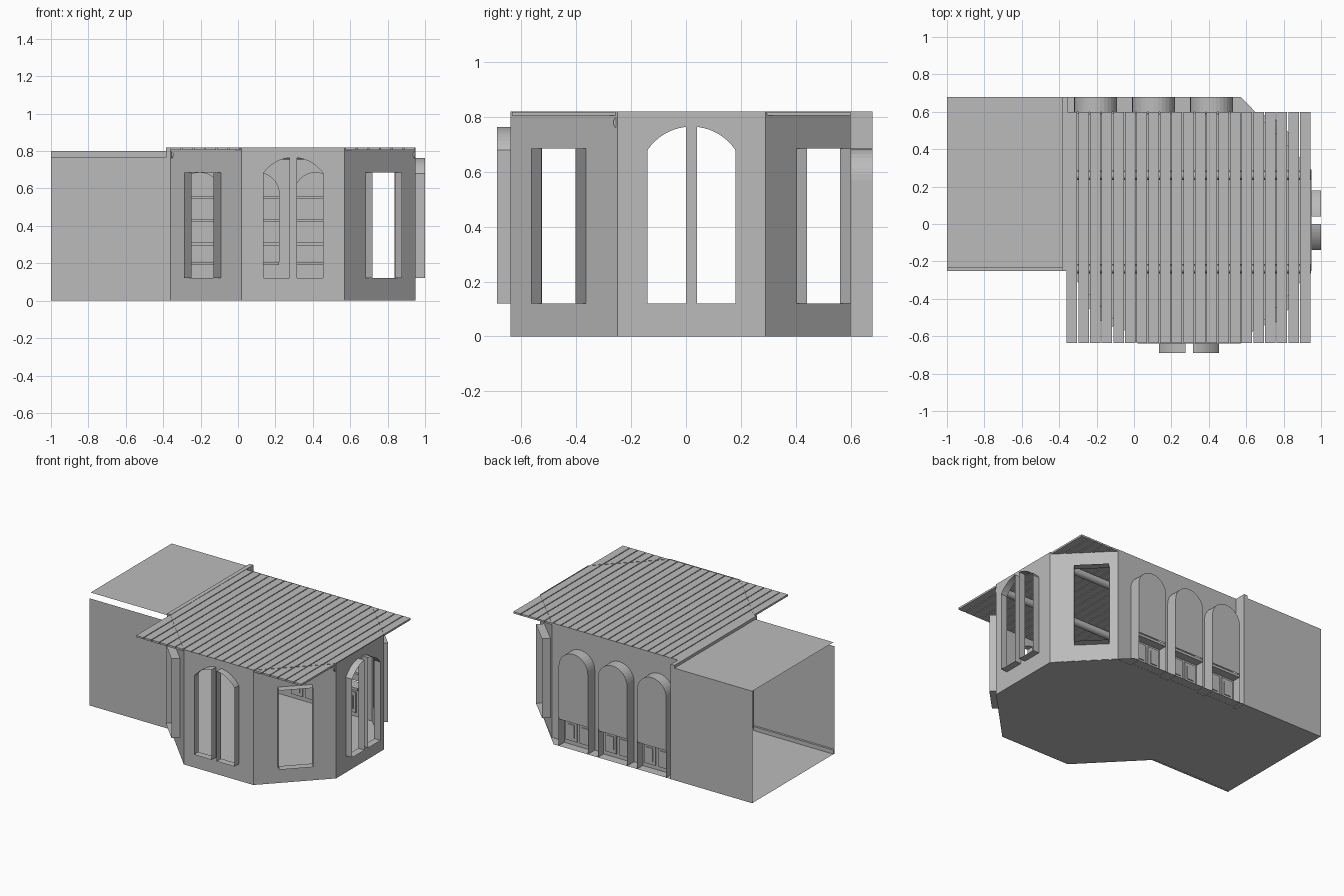
import bpy, bmesh, math
from mathutils import Vector

cube = bpy.data.objects.get("Cube")
if cube:
    bpy.data.objects.remove(cube)

grey = bpy.data.materials.new("plaster_grey")
grey.use_nodes = True
COLOR = (0.5, 0.5, 0.5, 1)
grey.diffuse_color = COLOR
grey.node_tree.nodes["Principled BSDF"].inputs["Base Color"].default_value = COLOR

H = 0.82            # wall height
SILL, SPRING = 0.12, 0.68


def finish(bm, name):
    mesh = bpy.data.meshes.new(name)
    bm.to_mesh(mesh)
    bm.free()
    mesh.materials.append(grey)
    obj = bpy.data.objects.new(name, mesh)
    bpy.context.collection.objects.link(obj)
    return obj


def box(name, x, y, z):
    bm = bmesh.new()
    bmesh.ops.create_cube(bm, size=1)
    for v in bm.verts:
        v.co = [r[0] + (c + 0.5) * (r[1] - r[0]) for c, r in zip(v.co, (x, y, z))]
    return finish(bm, name)


def sheet(name, points):
    bm = bmesh.new()
    bm.faces.new([bm.verts.new(p) for p in points])
    return finish(bm, name)


def wall(name, p, q, outline=None, holes=(), depth=0.05):
    """Flat wall from p to q with holes whose linings stand out on the outside."""
    p, q = Vector((*p, 0)), Vector((*q, 0))
    along = (q - p).normalized()
    out = Vector((along.y, -along.x, 0))
    length = (q - p).length
    outline = outline or [(0, 0), (length, 0), (length, H), (0, H)]
    bm = bmesh.new()
    edges, linings = [], []
    for loop in [outline, *holes]:
        vs = [bm.verts.new(p + along * u + Vector((0, 0, z))) for u, z in loop]
        ring = [bm.edges.new((a, b)) for a, b in zip(vs, vs[1:] + vs[:1])]
        edges += ring
        if loop is not outline:
            linings.append([v.co.copy() for v in vs])
    bmesh.ops.triangle_fill(bm, use_beauty=True, edges=edges, normal=out)
    for f in bm.faces:
        f.normal_update()
        if f.normal.dot(out) < 0:
            f.normal_flip()
    bmesh.ops.dissolve_limit(bm, angle_limit=0.01, verts=bm.verts, edges=bm.edges)
    for ring in linings:
        inner = [bm.verts.new(c) for c in ring]
        outer = [bm.verts.new(c + out * depth) for c in ring]
        for i in range(len(ring)):
            j = (i + 1) % len(ring)
            bm.faces.new((inner[j], inner[i], outer[i], outer[j]))
    return finish(bm, name)


def arched_pair(mid):
    """Two window lights under one shared segmental arch."""
    half, rise, post = 0.16, 0.085, 0.02
    r = (half ** 2 + rise ** 2) / (2 * rise)
    light = [(-post, SILL), (-half, SILL)]
    for i in range(11):
        u = -half + (half - post) * i / 10
        light.append((u, SPRING + rise - r + math.sqrt(r * r - u * u)))
    return [[(mid + s * u, z) for u, z in light] for s in (1, -1)]


def round_arch(mid, bottom, radius=0.115, spring=0.57, steps=16):
    arc = [(mid - radius * math.cos(math.pi * i / steps),
            spring + radius * math.sin(math.pi * i / steps)) for i in range(steps + 1)]
    return [(mid - radius, bottom), *arc, (mid + radius, bottom)]


# Bay walls, counter-clockwise in plan
corners = [(-0.36, -0.25), (0.02, -0.64), (0.57, -0.64), (0.95, -0.25),
           (0.95, 0.29), (0.64, 0.6), (-0.37, 0.6)]
m, w = 0.272, 0.113
rect = [[(m - w, SILL), (m + w, SILL), (m + w, 0.685), (m - w, 0.685)]]
names = ["front_right_wall", "front_wall", "front_left_wall", "left_wall", "back_left_wall"]
for i, name in enumerate(names):
    if i % 2:
        length = (Vector(corners[i + 1]) - Vector(corners[i])).length
        wall(name, corners[i], corners[i + 1], holes=arched_pair(length / 2))
    else:
        wall(name, corners[i], corners[i + 1], holes=rect, depth=0.055)

# Back wall with three arched niches
niches = [0.415, 0.105, -0.205]
outline = [(0, 0)]
for c in niches:
    outline += round_arch(0.64 - c, 0)
wall("back_wall", corners[5], corners[6], outline + [(1.01, 0), (1.01, H), (0, H)])

Y0, Y1, R = 0.6, 0.68, 0.115
for n, c in enumerate(niches, 1):
    # Niche lining and its back panel, open below the counter
    bm = bmesh.new()
    arch = round_arch(c, 0)
    near = [bm.verts.new((x, Y0, z)) for x, z in arch]
    far = [bm.verts.new((x, Y1, z)) for x, z in arch]
    for i in range(len(arch) - 1):
        bm.faces.new((near[i], near[i + 1], far[i + 1], far[i]))
    bmesh.ops.recalc_face_normals(bm, faces=bm.faces)
    finish(bm, f"niche_lining_{n}")
    sheet(f"niche_back_{n}", [(x, Y1, z) for x, z in reversed(round_arch(c, 0.21))][::-1])
    # Shelves
    for k in range(3):
        z = 0.295 + 0.125 * k
        box(f"shelf_{n}_{k + 1}", (c - R, c + R), (Y0 + 0.01, Y1 - 0.003), (z, z + 0.015))
    # Cabinet with two panelled doors and a counter
    box(f"cabinet_{n}", (c - R, c + R), (0.6, 0.615), (0, 0.19))
    box(f"counter_{n}", (c - R, c + R), (0.59, 0.675), (0.19, 0.208))
    for side in (-1, 1):
        x = c + side * 0.055
        for y in (0.596, 0.619):
            box(f"door_{n}", (x - 0.045, x + 0.045), (y - 0.004, y + 0.004), (0.03, 0.175))
        for y in (0.59, 0.625):
            box(f"door_panel_{n}", (x - 0.026, x + 0.026), (y - 0.004, y + 0.004), (0.055, 0.15))

# Floor under both rooms
plan = [(-1, -0.25), *corners[:5], (0.57, Y1), (-1, Y1)]
sheet("floor", [(x, y, 0.001) for x, y in plan])

# Side room: two walls, ceiling and skirting, open at the end
sheet("side_room_front_wall", [(-1, -0.25, 0), (-0.36, -0.25, 0), (-0.36, -0.25, 0.765), (-1, -0.25, 0.765)])
sheet("side_room_back_wall", [(-0.37, Y1, 0), (-1, Y1, 0), (-1, Y1, 0.8), (-0.37, Y1, 0.8)])
sheet("side_room_ceiling", [(-1, -0.235, 0.8), (-0.37, -0.235, 0.8), (-0.37, Y1, 0.8), (-1, Y1, 0.8)])
box("skirting", (-1, -0.37), (-0.25, -0.235), (0, 0.03))

# Header and return between the rooms
box("room_header", (-0.385, -0.355), (-0.25, Y1), (0.765, H))
box("room_return", (-0.385, -0.355), (Y0, Y1), (0, 0.765))

# Plank roof overhanging the angled walls
count, pitch = 21, 1.31 / 21
plank = box("roof_planks", (-0.36, -0.36 + pitch - 0.006), (-0.635, 0.6), (0.805, 0.818))
array = plank.modifiers.new("repeat", 'ARRAY')
array.count = count
array.use_relative_offset = False
array.use_constant_offset = True
array.constant_offset_displace = (pitch, 0, 0)

# Round beams carrying the planks
for side, y in (("front", -0.24), ("back", 0.26)):
    bpy.ops.mesh.primitive_cylinder_add(vertices=16, radius=0.025, depth=1.3,
                                        location=(0.295, y, 0.78), rotation=(0, math.pi / 2, 0))
    beam = bpy.context.object
    beam.name = f"{side}_beam"
    beam.data.materials.append(grey)
    bpy.ops.object.shade_smooth_by_angle()
